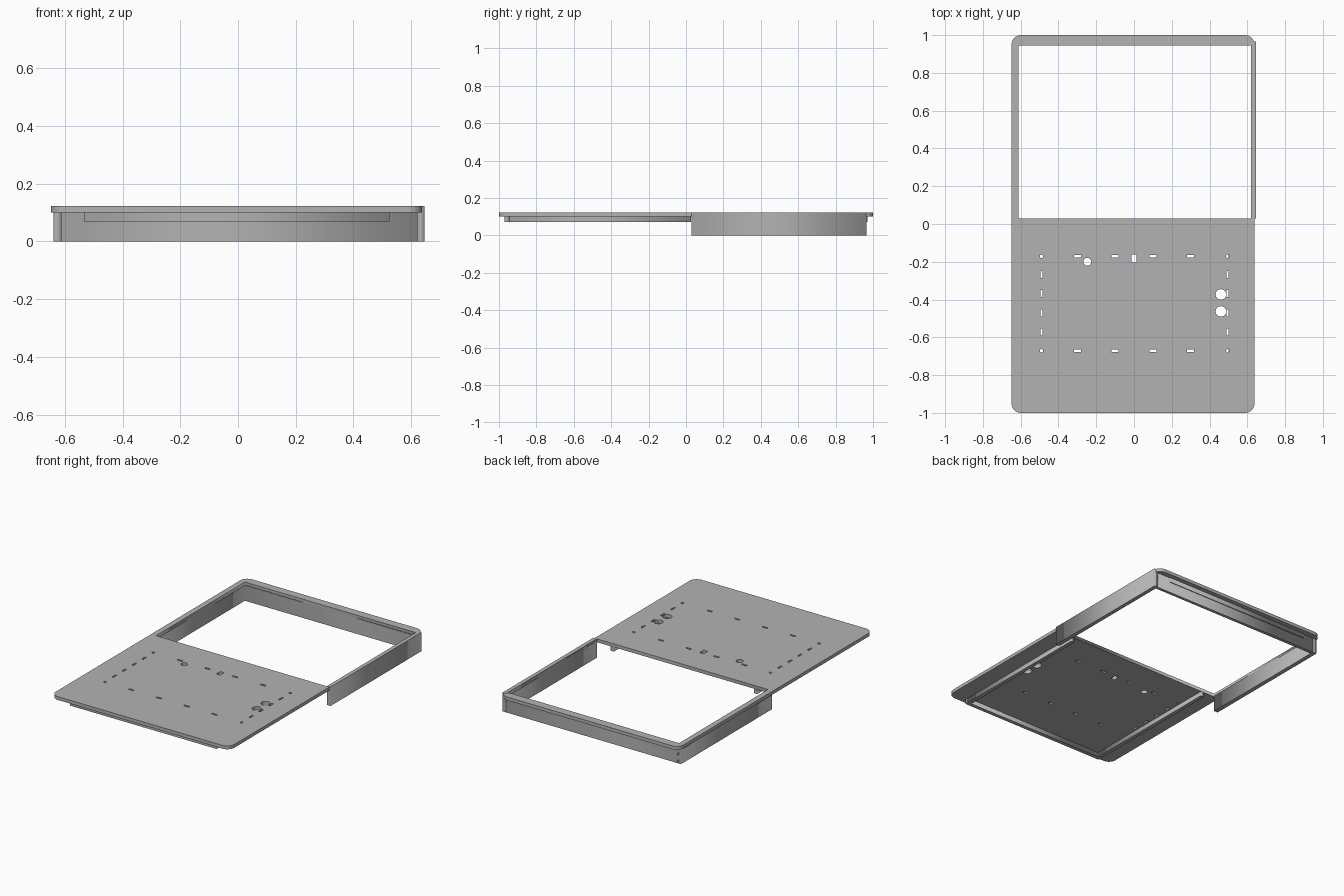
import bpy, math

old = bpy.data.objects.get("Cube")
if old:
    bpy.data.objects.remove(old)

grey = bpy.data.materials.new("plain grey")
grey.use_nodes = True
colour = (0.45, 0.45, 0.45, 1)
grey.diffuse_color = colour
grey.node_tree.nodes["Principled BSDF"].inputs["Base Color"].default_value = colour

PLATE_LOW, PLATE_TOP = 0.10, 0.122


def rect(x0, x1, y0, y1):
    return [(x0, y0), (x1, y0), (x1, y1), (x0, y1)]


def slot(x, y, w, h):
    return rect(x - w / 2, x + w / 2, y - h / 2, y + h / 2)


def circle(x, y, r, n=20):
    return [(x + r * math.cos(math.tau * i / n), y + r * math.sin(math.tau * i / n))
            for i in range(n)]


def rounded(x0, x1, y0, y1, r, n=8):
    corners = [(x1 - r, y1 - r), (x0 + r, y1 - r), (x0 + r, y0 + r), (x1 - r, y0 + r)]
    points = []
    for k, (cx, cy) in enumerate(corners):
        for i in range(n + 1):
            a = math.pi / 2 * (k + i / n)
            points.append((cx + r * math.cos(a), cy + r * math.sin(a)))
    return points


def slab(name, loops, z0, z1):
    """Flat slab from closed outlines; inner outlines become holes."""
    curve = bpy.data.curves.new(name, "CURVE")
    curve.dimensions = "2D"
    curve.fill_mode = "BOTH"
    curve.extrude = (z1 - z0) / 2
    for loop in loops:
        spline = curve.splines.new("POLY")
        spline.points.add(len(loop) - 1)
        for p, (x, y) in zip(spline.points, loop):
            p.co = (x, y, 0, 1)
        spline.use_cyclic_u = True
    obj = bpy.data.objects.new(name, curve)
    obj.location.z = (z0 + z1) / 2
    bpy.context.collection.objects.link(obj)
    curve.materials.append(grey)
    bpy.ops.object.select_all(action="DESELECT")
    obj.select_set(True)
    bpy.context.view_layer.objects.active = obj
    bpy.ops.object.convert(target="MESH")
    return bpy.context.object


# Cover plate: window, button holes, square port and a ring of slots
left, right, back, front = -0.49, 0.496, -0.171, -0.671
holes = [rect(-0.612, 0.62, 0.03, 0.945),
         circle(-0.247, -0.2, 0.021),
         circle(0.46, -0.373, 0.028),
         circle(0.46, -0.463, 0.028),
         slot(0, -0.183, 0.028, 0.042)]
for y in (back, front):
    holes += [slot(x, y, 0.037, 0.012) for x in (-0.3, -0.1, 0.1, 0.3)]
    holes += [circle(x, y, 0.009, 12) for x in (left, right)]
for x in (left, right):
    holes += [slot(x, -0.267 - 0.102 * i, 0.011, 0.037) for i in range(4)]
slab("cover_plate", [rounded(-0.648, 0.638, -1, 1, 0.05)] + holes, PLATE_LOW, PLATE_TOP)

# Deep walls around the window
slab("right_side_wall", [rect(-0.64, -0.612, 0.03, 0.965)], 0, PLATE_LOW + 0.005)
slab("left_side_wall", [rect(0.62, 0.646, 0.03, 0.965)], 0, PLATE_TOP + 0.001)
slab("back_wall", [rect(-0.63, 0.63, 0.945, 0.965)], 0, PLATE_LOW + 0.005)

# Shallow locating lip beneath the plate
LIP_LOW, LIP_TOP = 0.07, PLATE_LOW + 0.005
slab("front_lip", [rect(-0.533, 0.525, -0.97, -0.945)], LIP_LOW, LIP_TOP)
slab("right_lip", [rect(-0.533, -0.508, -0.95, 0.028)], LIP_LOW, LIP_TOP)
slab("left_lip", [rect(0.5, 0.525, -0.95, 0.028)], LIP_LOW, LIP_TOP)
slab("back_lip", [rect(-0.533, 0.525, 0.95, 0.97)], LIP_LOW, LIP_TOP)
